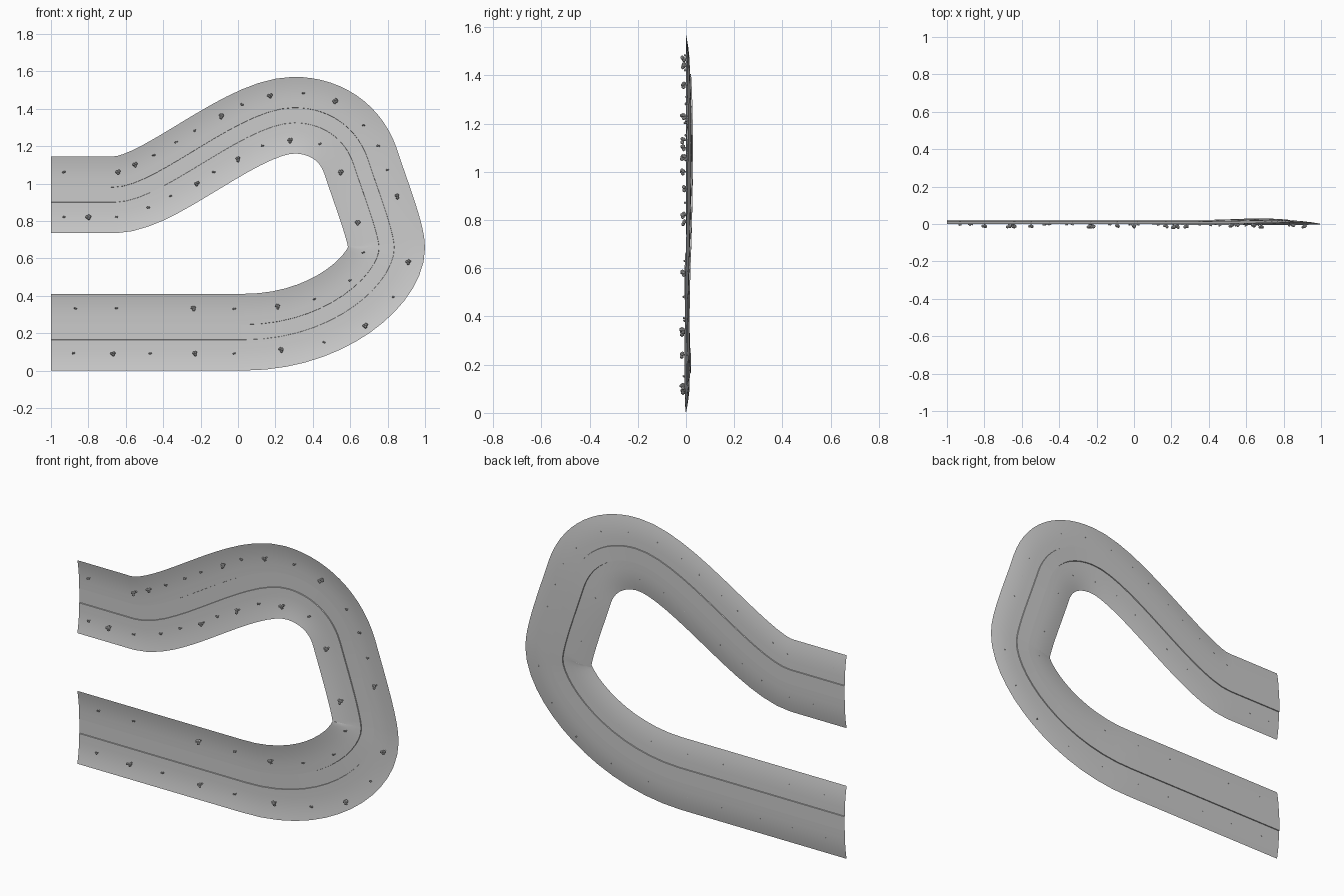
import bpy, bmesh, math, random
from mathutils import Vector, Matrix
from mathutils.geometry import interpolate_bezier

if "Cube" in bpy.data.objects:
    bpy.data.objects.remove(bpy.data.objects["Cube"])
random.seed(4)

# Centre line of the track: bezier segments (start, handle, handle, end)
SEGMENTS = [
    ((-1, 0, .205), (-.7, 0, .205), (-.3, 0, .205), (.03, 0, .205)),
    ((.03, 0, .205), (.5, -.008, .205), (.80, -.008, .50), (.795, 0, .66)),
    ((.795, 0, .66), (.79, .003, .75), (.70, .009, .98), (.655, .008, 1.12)),
    ((.655, .008, 1.12), (.60, .007, 1.28), (.46, 0, 1.365), (.3, 0, 1.365)),
    ((.3, 0, 1.365), (.02, 0, 1.365), (-.42, 0, .94), (-.66, 0, .94)),
    ((-.66, 0, .94), (-.75, 0, .94), (-.9, 0, .94), (-1, 0, .94)),
]
# Half cross-section: distance from the centre line, depth in y
HALF = [(.205, 0), (.185, .004), (.155, .009), (.12, .013), (.085, .015),
        (.041, .016), (.040, .021)]
PROFILE = [(-u, d) for u, d in HALF] + [(u, d) for u, d in reversed(HALF)]

path = []
for a, b, c, d in SEGMENTS:
    pts = interpolate_bezier(Vector(a), Vector(b), Vector(c), Vector(d), 15)
    path += pts if not path else pts[1:]


def to_object(bm, name):
    mesh = bpy.data.meshes.new(name)
    bm.to_mesh(mesh)
    bm.free()
    ob = bpy.data.objects.new(name, mesh)
    bpy.context.collection.objects.link(ob)
    return ob


# Winding valley with a sunken road: profile swept along the path
bm = bmesh.new()
rows = []
for i, p in enumerate(path):
    t = path[min(i + 1, len(path) - 1)] - path[max(i - 1, 0)]
    if i in (0, len(path) - 1):
        t.z = 0
    n = Vector((t.z, 0, -t.x)).normalized()
    rows.append([bm.verts.new(p + n * u + Vector((0, d, 0))) for u, d in PROFILE])
for r, s in zip(rows, rows[1:]):
    for j in range(len(PROFILE) - 1):
        bm.faces.new((r[j], r[j + 1], s[j + 1], s[j]))
bm.normal_update()
if sum(f.normal.y for f in bm.faces) > 0:
    bmesh.ops.reverse_faces(bm, faces=bm.faces[:])
valley = to_object(bm, "winding_valley")
bpy.context.view_layer.objects.active = valley
valley.select_set(True)
bpy.ops.object.shade_smooth_by_angle(angle=math.radians(40))


# Small bushes dotted along both banks
def ground(x, z):
    q = min(path, key=lambda p: (p.x - x) ** 2 + (p.z - z) ** 2 if abs(p.z - z) < .3 else 9)
    return q.y + .013


def bush(bm, x, z, r):
    y = ground(x, z)
    top = y - r * 1.7
    # stem
    bmesh.ops.create_cone(bm, cap_ends=True, segments=5, radius1=r * .25, radius2=r * .2,
                          depth=y - top + .002,
                          matrix=Matrix.Translation((x, (y + top) / 2 + .001, z))
                          @ Matrix.Rotation(math.pi / 2, 4, 'X'))
    # leaf clumps
    for k in range(4 if r > .01 else 2):
        a = k * 2.2 + random.random()
        s = r * random.uniform(.5, .65)
        off = Vector((math.cos(a) * r * .5, random.uniform(-.3, .3) * r, math.sin(a) * r * .5))
        bmesh.ops.create_icosphere(bm, subdivisions=1, radius=s,
                                   matrix=Matrix.Translation(Vector((x, top, z)) + off))


SMALL = [(-.87, .33), (-.65, .33), (-.02, .33), (.41, .38), (.6, .48), (.67, .63),
         (.44, 1.21), (.13, 1.2), (-.13, 1.06), (-.36, .93), (-.48, .87), (-.65, .82),
         (-.93, .82), (-.88, .09), (-.47, .09), (-.02, .09), (.46, .15), (.83, .39),
         (.8, 1.07), (.75, 1.2), (.67, 1.31), (.35, 1.48), (.02, 1.42), (-.23, 1.28),
         (-.33, 1.22), (-.45, 1.15), (-.93, 1.06)]
LARGE = [(-.24, .33), (.21, .34), (.64, .79), (.55, 1.06), (.28, 1.23), (0, 1.13),
         (-.22, 1.0), (-.8, .82), (-.67, .09), (-.23, .09), (.23, .11), (.68, .24),
         (.91, .58), (.85, .93), (.52, 1.44), (.17, 1.47), (-.09, 1.36), (-.55, 1.1),
         (-.64, 1.06)]
for name, spots, r in (("small_bushes", SMALL, .009), ("large_bushes", LARGE, .015)):
    bm = bmesh.new()
    for x, z in spots:
        bush(bm, x, z, r)
    to_object(bm, name)
